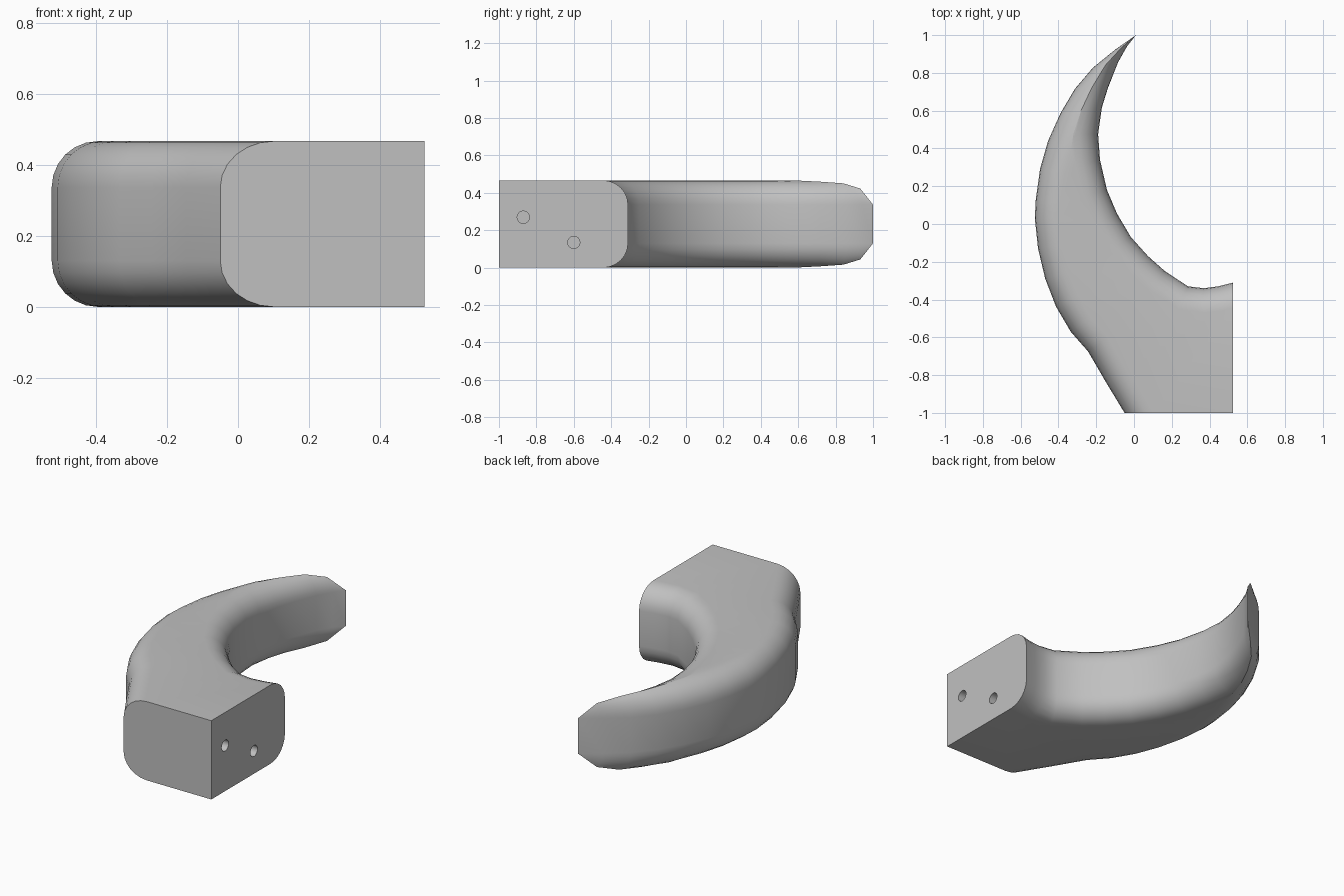
import bpy, bmesh
from math import acos, cos, sin, pi, radians
from mathutils import Vector

if "Cube" in bpy.data.objects:
    bpy.data.objects.remove(bpy.data.objects["Cube"], do_unlink=True)

HEIGHT, RADIUS, STEPS = 0.467, 0.13, 6
END_X, END_Y = 0.525, -1.0

# Plan outline: matching stations along the outer and inner edges, base to tip
outer = [Vector(p) for p in (
    (-.05, -1), (-.147, -.84), (-.243, -.675), (-.335, -.57), (-.413, -.437), (-.47, -.29),
    (-.508, -.13), (-.525, .03), (-.52, .13), (-.497, .294), (-.455, .44), (-.39, .585),
    (-.312, .717), (-.217, .828), (-.1, .923), (.01, 1))]
inner = [Vector(p) for p in (
    (.525, -.31), (.445, -.33), (.37, -.34), (.286, -.33), (.164, -.25), (.074, -.17),
    (-.016, -.07), (-.09, .055), (-.143, .18), (-.18, .34), (-.19, .475), (-.17, .617),
    (-.138, .72), (-.085, .855), (-.037, .94), (.01, 1))]


def inward(points, i, side):
    """Normal pointing into the body at a station of an edge."""
    t = (points[min(i + 1, len(points) - 1)] - points[max(i - 1, 0)]).normalized()
    return Vector((t.y, -t.x)) * side


def section(i):
    """Closed ring: two rounded corners on the outer side, two on the inner."""
    a, b = outer[i], inner[i]
    width = (b - a).length
    if width > 2 * RADIUS:
        da, db = inward(outer, i, 1), inward(inner, i, -1)
    else:
        da = (b - a).normalized()
        db = -da
    if i == 0:  # slide along the flat end faces
        da, db = Vector((1 / da.x, 0)), Vector((0, -1 / abs(db.y)))
    sweep = acos(1 - min(1, width / (2 * RADIUS)))
    arc = [(RADIUS * (1 - cos(sweep * k / STEPS)), RADIUS * (1 - sin(sweep * k / STEPS)))
           for k in range(STEPS + 1)]
    low_a = [(*(a + da * d), z) for d, z in arc]
    low_b = [(*(b + db * d), z) for d, z in arc]
    top = lambda pts: [(x, y, HEIGHT - z) for x, y, z in pts]
    return low_a[::-1] + top(low_a), top(low_b)[::-1] + low_b


# Curved body lofted through the sections
bm = bmesh.new()
rings = []
for i in range(len(outer)):
    side_a, side_b = section(i)
    rings.append([bm.verts.new(p) for p in side_a + side_b])
count = len(rings[0])
for r0, r1 in zip(rings, rings[1:]):
    for k in range(count):
        n = (k + 1) % count
        bm.faces.new((r0[k], r0[n], r1[n], r1[k]))

# Square base corner with two flat mounting faces
half = count // 2
low = bm.verts.new((END_X, END_Y, 0))
high = bm.verts.new((END_X, END_Y, HEIGHT))
first = rings[0]
bm.faces.new(first[:half] + [high, low])
bm.faces.new(first[half:] + [low, high])
bm.faces.new((first[half - 1], first[half], high))
bm.faces.new((first[-1], first[0], low))
bmesh.ops.remove_doubles(bm, verts=bm.verts[:], dist=1e-4)
bmesh.ops.recalc_face_normals(bm, faces=bm.faces[:])
mesh = bpy.data.meshes.new("curved_hook")
bm.to_mesh(mesh)
bm.free()
hook = bpy.data.objects.new("curved_hook", mesh)
bpy.context.collection.objects.link(hook)

# Plain grey material
grey = bpy.data.materials.new("light_grey")
grey.use_nodes = True
colour = (0.53, 0.53, 0.53, 1)
grey.diffuse_color = colour
grey.node_tree.nodes["Principled BSDF"].inputs["Base Color"].default_value = colour
mesh.materials.append(grey)

# Two blind screw holes in the side mounting face
for y, z in ((-.87, .27), (-.6, .135)):
    bpy.ops.mesh.primitive_cylinder_add(vertices=16, radius=.033, depth=.5,
                                        location=(END_X, y, z), rotation=(0, pi / 2, 0))
    cutter = bpy.context.object
    cutter.name = "screw_hole_cutter"
    cutter.hide_render = True
    cutter.data.materials.append(grey)
    cut = hook.modifiers.new("screw_hole", "BOOLEAN")
    cut.operation, cut.solver, cut.object = "DIFFERENCE", "EXACT", cutter
    bpy.ops.object.select_all(action="DESELECT")
    hook.select_set(True)
    bpy.context.view_layer.objects.active = hook
    bpy.ops.object.modifier_apply(modifier=cut.name)
    bpy.data.objects.remove(cutter, do_unlink=True)

bpy.ops.object.shade_smooth_by_angle(angle=radians(35))
